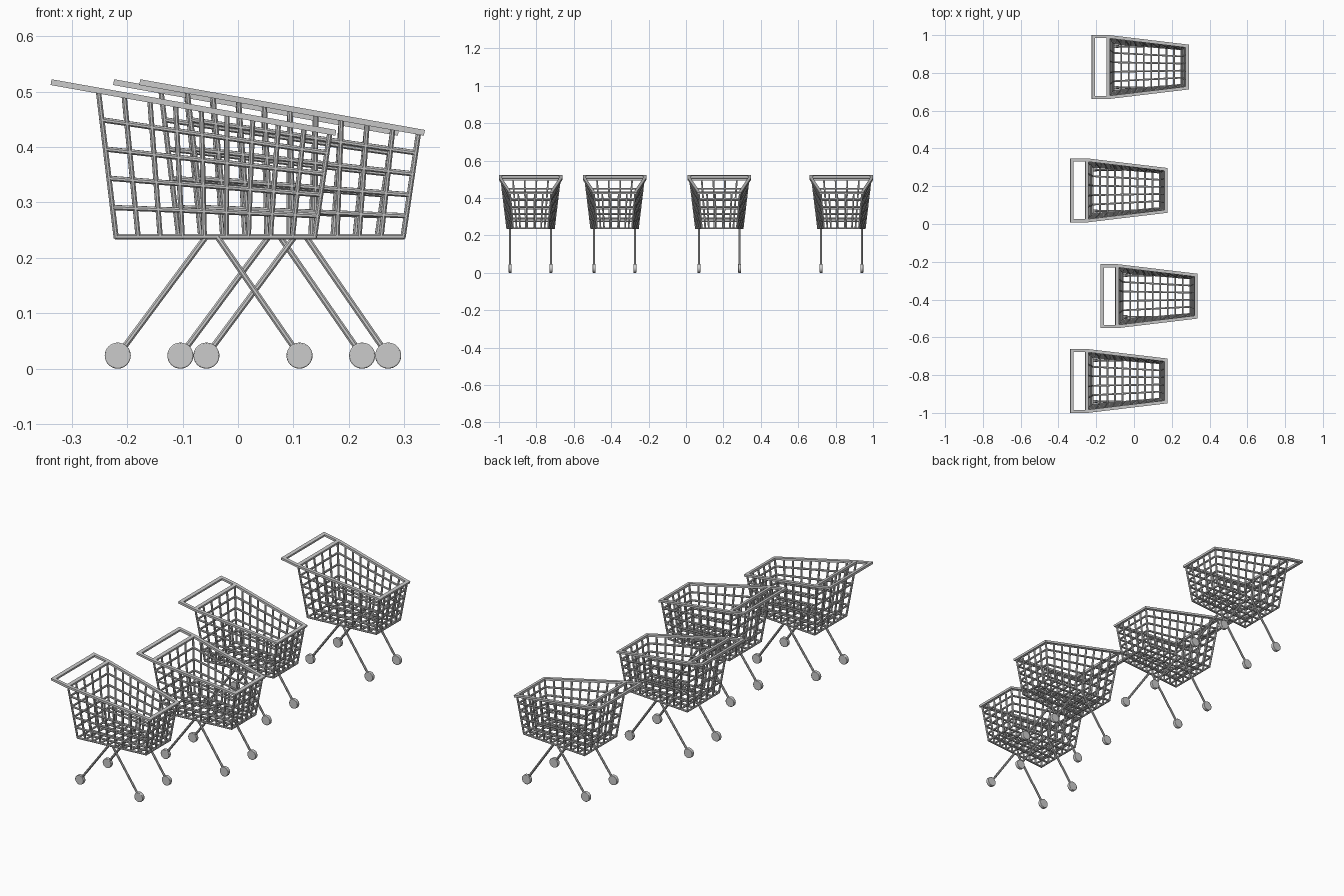
import bpy, bmesh, math
from mathutils import Vector, Matrix

if "Cube" in bpy.data.objects:
    bpy.data.objects.remove(bpy.data.objects["Cube"])

WIRE, LEG = 0.0092, 0.0105
RIM_W, RIM_T = 0.017, 0.0105


def frame(a, b, normal):
    """Matrix at the middle of a-b: X along the bar, Z along normal."""
    d = (b - a).normalized()
    side = d.cross(Vector(normal)).normalized()
    rot = Matrix((d, side, side.cross(d))).transposed().to_4x4()
    return Matrix.Translation((a + b) / 2) @ rot


def flat_bar(bm, a, b, normal, extend=0.0):
    a, b = Vector(a), Vector(b)
    scale = Matrix.Diagonal(((b - a).length + 2 * extend, RIM_W, RIM_T, 1))
    bmesh.ops.create_cube(bm, size=1, matrix=frame(a, b, normal) @ scale)


def rod(bm, a, b, width, normal, extend=0.0):
    """Eight-sided rod with a flat facing along normal."""
    a, b = Vector(a), Vector(b)
    turn = Matrix.Rotation(math.pi / 2, 4, 'Y') @ Matrix.Rotation(math.pi / 8, 4, 'Z')
    r = width / 2 / math.cos(math.pi / 8)
    bmesh.ops.create_cone(bm, cap_ends=True, segments=8, radius1=r, radius2=r,
                          depth=(b - a).length + 2 * extend,
                          matrix=frame(a, b, normal) @ turn)


def finish(bm, name):
    me = bpy.data.meshes.new(name)
    bm.to_mesh(me)
    bm.free()
    return me


def panel(bm, p00, p10, p11, p01, nu, nv):
    """Wire grid across a four-cornered panel."""
    p00, p10, p11, p01 = map(Vector, (p00, p10, p11, p01))
    n = (p10 - p00).cross(p01 - p00)
    for i in range(nu + 1):
        t = i / nu
        rod(bm, p00.lerp(p10, t), p01.lerp(p11, t), WIRE, n, 0.002)
    for j in range(nv + 1):
        t = j / nv
        rod(bm, p00.lerp(p01, t), p10.lerp(p11, t), WIRE, n, 0.002)


def rim_z(x):
    return 0.516 - (x + 0.332) * 0.0895 / 0.503


def make_basket():
    bm = bmesh.new()
    xb, xf, xbt, xft, zb = -0.220, 0.138, -0.252, 0.166, 0.238

    def bb(s): return (xb, s * 0.125, zb)
    def fb(s): return (xf, s * 0.094, zb)
    def bt(s): return (xbt, s * 0.157, rim_z(xbt))
    def ft(s): return (xft, s * 0.110, rim_z(xft))

    for s in (-1, 1):
        panel(bm, bb(s), fb(s), ft(s), bt(s), 9, 5)
    panel(bm, bb(-1), bb(1), bt(1), bt(-1), 5, 5)
    panel(bm, fb(-1), fb(1), ft(1), ft(-1), 5, 5)
    panel(bm, bb(-1), fb(-1), fb(1), bb(1), 9, 5)
    return finish(bm, "basket")


def make_rim():
    # Rim outline running out into the push handle
    bm = bmesh.new()
    half = [(-0.329, 0.161), (-0.250, 0.161), (0.168, 0.111)]
    pts = [Vector((x, y, rim_z(x))) for x, y in half]
    pts += [Vector((p.x, -p.y, p.z)) for p in reversed(pts)]
    n = (0.0895, 0, 0.503)
    for i, p in enumerate(pts):
        q = pts[(i + 1) % len(pts)]
        across = abs(p.x - q.x) < 1e-4
        flat_bar(bm, p, q, n, RIM_W / 2 if across else 0.001)
    flat_bar(bm, pts[1], pts[4], n)   # bar over the back panel
    return finish(bm, "rim_and_handle")


WHEELS = ((-0.217, -0.057), (0.111, -0.038))   # wheel x, leg top x
TRACK, RADIUS = 0.109, 0.0235


def make_legs():
    bm = bmesh.new()
    for s in (-1, 1):
        for wx, tx in WHEELS:
            rod(bm, (wx, s * TRACK, RADIUS), (tx, s * TRACK, 0.239), LEG, (0, 1, 0))
    return finish(bm, "legs")


def make_wheels():
    bm = bmesh.new()
    for s in (-1, 1):
        for wx, _ in WHEELS:
            mat = Matrix.Translation((wx, s * TRACK, RADIUS)) @ Matrix.Rotation(math.pi / 2, 4, 'X')
            bmesh.ops.create_cone(bm, cap_ends=True, segments=32, radius1=RADIUS,
                                  radius2=RADIUS, depth=0.016, matrix=mat)
    # Slightly rounded tyre edges
    edges = [e for e in bm.edges if any(len(f.verts) > 4 for f in e.link_faces)]
    bmesh.ops.bevel(bm, geom=edges, offset=0.002, segments=2, profile=0.5, affect='EDGES')
    for f in bm.faces:
        f.smooth = len(f.verts) == 4
    return finish(bm, "wheels")


# Four identical carts in a loose row
parts = [make_basket(), make_rim(), make_legs(), make_wheels()]
for k, (dx, cy) in enumerate([(0, -0.831), (0.16, -0.382), (0, 0.178), (0.113, 0.831)], 1):
    for me in parts:
        ob = bpy.data.objects.new(f"cart_{k}_{me.name}", me)
        ob.location = (dx, cy, 0)
        bpy.context.collection.objects.link(ob)
